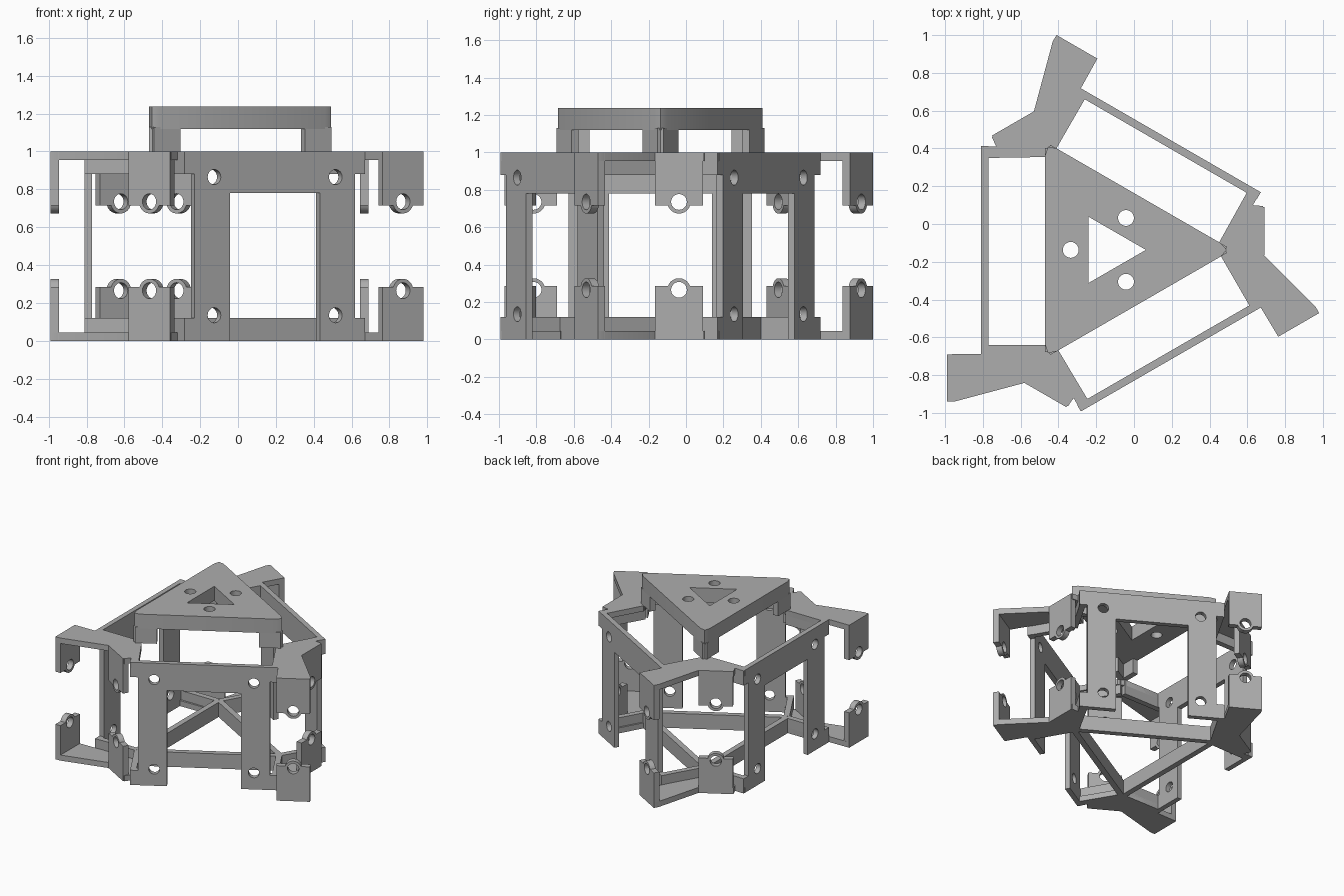
import bpy, bmesh, math
from mathutils import Matrix, Vector

cube = bpy.data.objects.get("Cube")
if cube:
    bpy.data.objects.remove(cube, do_unlink=True)

GREY = (0.42, 0.42, 0.42, 1)
grey = bpy.data.materials.new("plain_grey")
grey.diffuse_color = GREY
grey.use_nodes = True
grey.node_tree.nodes["Principled BSDF"].inputs["Base Color"].default_value = GREY

CENTRE = Vector((-0.14, -0.137, 0))
FLAT = Matrix.Identity(4)
# profile drawn in y and z, thickness along x
UPRIGHT = Matrix(((0, 0, 1, 0), (1, 0, 0, 0), (0, 1, 0, 0), (0, 0, 0, 1)))
T = 0.045       # wall thickness
RIB = 0.12      # rib height


def circle(cx, cy, r, start=0, end=360, n=32):
    full = end - start == 360
    angles = [math.radians(start + (end - start) * i / (n if full else n - 1)) for i in range(n)]
    return [(cx + r * math.cos(a), cy + r * math.sin(a)) for a in angles]


def rect(x0, x1, y0, y1):
    return [(x0, y0), (x1, y0), (x1, y1), (x0, y1)]


def slab(name, loops, lo, hi, basis=FLAT, turn=0):
    """Extrude a flat outline with holes from lo to hi, turned about the centre."""
    curve = bpy.data.curves.new(name, 'CURVE')
    curve.dimensions = '2D'
    curve.fill_mode = 'BOTH'
    curve.extrude = (hi - lo) / 2
    for loop in loops:
        spline = curve.splines.new('POLY')
        spline.points.add(len(loop) - 1)
        for point, (u, v) in zip(spline.points, loop):
            point.co = (u, v, 0, 1)
        spline.use_cyclic_u = True
    temp = bpy.data.objects.new(name + "_profile", curve)
    bpy.context.collection.objects.link(temp)
    graph = bpy.context.evaluated_depsgraph_get()
    mesh = bpy.data.meshes.new_from_object(temp.evaluated_get(graph))
    bpy.data.objects.remove(temp, do_unlink=True)
    mesh.name = name
    place = (Matrix.Translation(CENTRE) @ Matrix.Rotation(math.radians(turn), 4, 'Z')
             @ basis @ Matrix.Translation((0, 0, (lo + hi) / 2)))
    bm = bmesh.new()
    bm.from_mesh(mesh)
    bmesh.ops.remove_doubles(bm, verts=bm.verts, dist=0.0005)
    bm.transform(place)
    bmesh.ops.recalc_face_normals(bm, faces=bm.faces)
    for face in bm.faces:
        face.smooth = True
    bm.to_mesh(mesh)
    bm.free()
    mesh.set_sharp_from_angle(angle=math.radians(30))
    mesh.materials.clear()
    mesh.materials.append(grey)
    obj = bpy.data.objects.new(name, mesh)
    bpy.context.collection.objects.link(obj)


def flip(loops):
    return [[(u, 1 - v) for u, v in loop] for loop in loops]


# Outline of one arm, relative to the centre
arm = [(-0.85, -0.553), (-0.67, -0.55), (-0.67, -0.503), (-0.33, -0.503), (-0.26, -0.533),
       (-0.10, -0.80), (-0.13, -0.85), (-0.18, -0.785), (-0.21, -0.828), (-0.435, -0.703),
       (-0.81, -0.803), (-0.85, -0.803)]


def tab(y0, y1):
    """Upright tab with a rounded, drilled lug on its end."""
    mid = (y0 + y1) / 2
    edge = 0.285
    lug = circle(mid, 0.265, 0.062, 19, 161, 20)
    return [[(y0, 0), (y1, 0), (y1, edge)] + lug + [(y0, edge)], circle(mid, 0.265, 0.042)]


# Side panel: wide top beam, two legs and end ears
half = [(0.275, 0.78), (0.275, 0), (0.55, 0), (0.55, RIB), (0.49, RIB),
        (0.49, 1 - RIB), (0.55, 1 - RIB), (0.55, 1)]
panel = [half + [(-y, z) for y, z in reversed(half)]]
panel += [circle(y, z, 0.04) for y in (-0.37, 0.37) for z in (0.135, 0.865)]

for turn in (0, 120, 240):
    slab("side_panel", panel, -0.67, -0.63, UPRIGHT, turn)
    slab("base_bar", [rect(-0.33, -0.33 + T, -0.53, 0.53)], 0, RIB, FLAT, turn)
    for side in (-1, 1):
        y0, y1 = sorted((side * 0.503, side * 0.548))
        for level, z in (("lower", 0), ("upper", 1 - RIB)):
            slab(level + "_rib", [rect(-0.67, -0.31, y0, y1)], z, z + RIB, FLAT, turn)
        # Corner feet carrying the raised triangle
        y0, y1 = sorted((side * 0.38, side * 0.54))
        slab("riser_leg", [rect(-0.33, -0.33 + T, y0, y1)], 1, 1.13, FLAT, turn)
    # Lower and upper arms with their drilled tabs
    slab("lower_arm", [arm], 0, T, FLAT, turn)
    slab("upper_arm", [arm], 1 - T, 1, FLAT, turn)
    for name, x, loops in (("inner_tab", 0.785, tab(-0.028, 0.227)),
                           ("outer_tab", -0.85, tab(-0.803, -0.553))):
        slab("lower_" + name, loops, x, x + T, UPRIGHT, turn)
        slab("upper_" + name, flip(loops), x, x + T, UPRIGHT, turn)


def threefold(points):
    out = []
    for k in range(3):
        c, s = math.cos(k * math.tau / 3), math.sin(k * math.tau / 3)
        out += [(c * x - s * y, s * x + c * y) for x, y in points]
    return out


# Raised triangular top with a triangular window and three round holes
top = [threefold([(0.60, -0.035), (0.631, 0), (0.60, 0.035)]), threefold([(0.203, 0)])]
top += [circle(x, y, 0.042) for x, y in threefold([(-0.195, 0)])]
slab("top_triangle", top, 1.12, 1.237)
